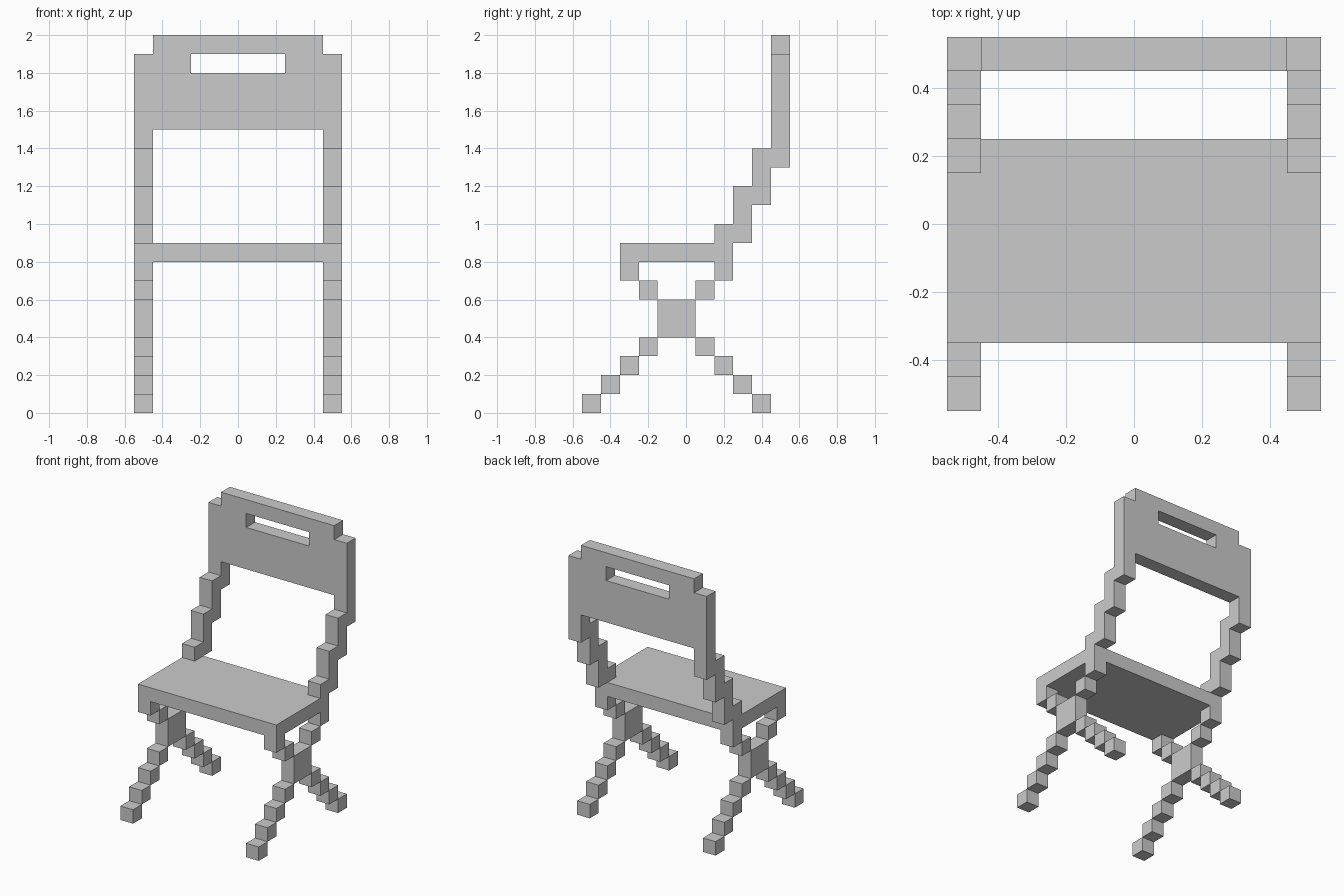
import bpy, bmesh
from mathutils import Vector

if "Cube" in bpy.data.objects:
    bpy.data.objects.remove(bpy.data.objects["Cube"])


def finish(bm, name, mirror=False):
    bmesh.ops.recalc_face_normals(bm, faces=bm.faces)
    me = bpy.data.meshes.new(name)
    bm.to_mesh(me)
    bm.free()
    ob = bpy.data.objects.new(name, me)
    bpy.context.collection.objects.link(ob)
    if mirror:
        mod = ob.modifiers.new("Mirror", 'MIRROR')
        mod.use_mirror_merge = False
    return ob


def add_box(bm, lo, hi):
    lo, hi = Vector(lo), Vector(hi)
    for v in bmesh.ops.create_cube(bm, size=1)["verts"]:
        v.co = (lo + hi) / 2 + v.co * (hi - lo)


def boxes(name, spans, mirror=False):
    bm = bmesh.new()
    for lo, hi in spans:
        add_box(bm, lo, hi)
    return finish(bm, name, mirror)


def extrude(name, points, offset, mirror=False):
    bm = bmesh.new()
    face = bm.faces.new([bm.verts.new(p) for p in points])
    new = bmesh.ops.extrude_face_region(bm, geom=[face])["geom"]
    verts = [g for g in new if isinstance(g, bmesh.types.BMVert)]
    bmesh.ops.translate(bm, verts=verts, vec=offset)
    return finish(bm, name, mirror)


X0, X1, S = 0.45, 0.55, 0.1


def cell(y, z):
    return (X0, y, z), (X1, y + S, z + S)


# Seat
boxes("seat", [((-X1, -0.35, 0.8), (X1, 0.25, 0.9))])

# Crossed legs: stepped cubes meeting at a square hub
front = [cell(-0.55 + S * i, S * i) for i in range(4)]
rear = [cell(0.35 - S * i, S * i) for i in range(4)]
boxes("front_leg", front, True)
boxes("rear_leg", rear, True)
boxes("leg_hub", [((X0, -0.15, 0.4), (X1, 0.05, 0.6))], True)
boxes("front_seat_support", [cell(-0.25, 0.6), cell(-0.35, 0.7)], True)
boxes("rear_seat_support", [cell(0.05, 0.6), cell(0.15, 0.7)], True)

# Stepped back posts
post = [(.15, .9), (.35, .9), (.35, 1.1), (.45, 1.1), (.45, 1.3), (.55, 1.3),
        (.55, 1.5), (.45, 1.5), (.45, 1.4), (.35, 1.4), (.35, 1.2),
        (.25, 1.2), (.25, 1.0), (.15, 1.0)]
extrude("back_post", [(X0, y, z) for y, z in post], (S, 0, 0), True)

# Backrest with notched top corners
half = [(X1, 1.5), (X1, 1.9), (X0, 1.9), (X0, 2.0)]
outline = half + [(-x, z) for x, z in reversed(half)]
back = extrude("backrest", [(x, 0.45, z) for x, z in outline], (0, S, 0))

# Hand slot cut through the backrest
cutter = boxes("hand_slot_cutter", [((-0.25, 0.3, 1.8), (0.25, 0.7, 1.9))])
cutter.hide_render = True
cutter.hide_set(True)
cut = back.modifiers.new("HandSlot", 'BOOLEAN')
cut.operation = 'DIFFERENCE'
cut.solver = 'EXACT'
cut.object = cutter
